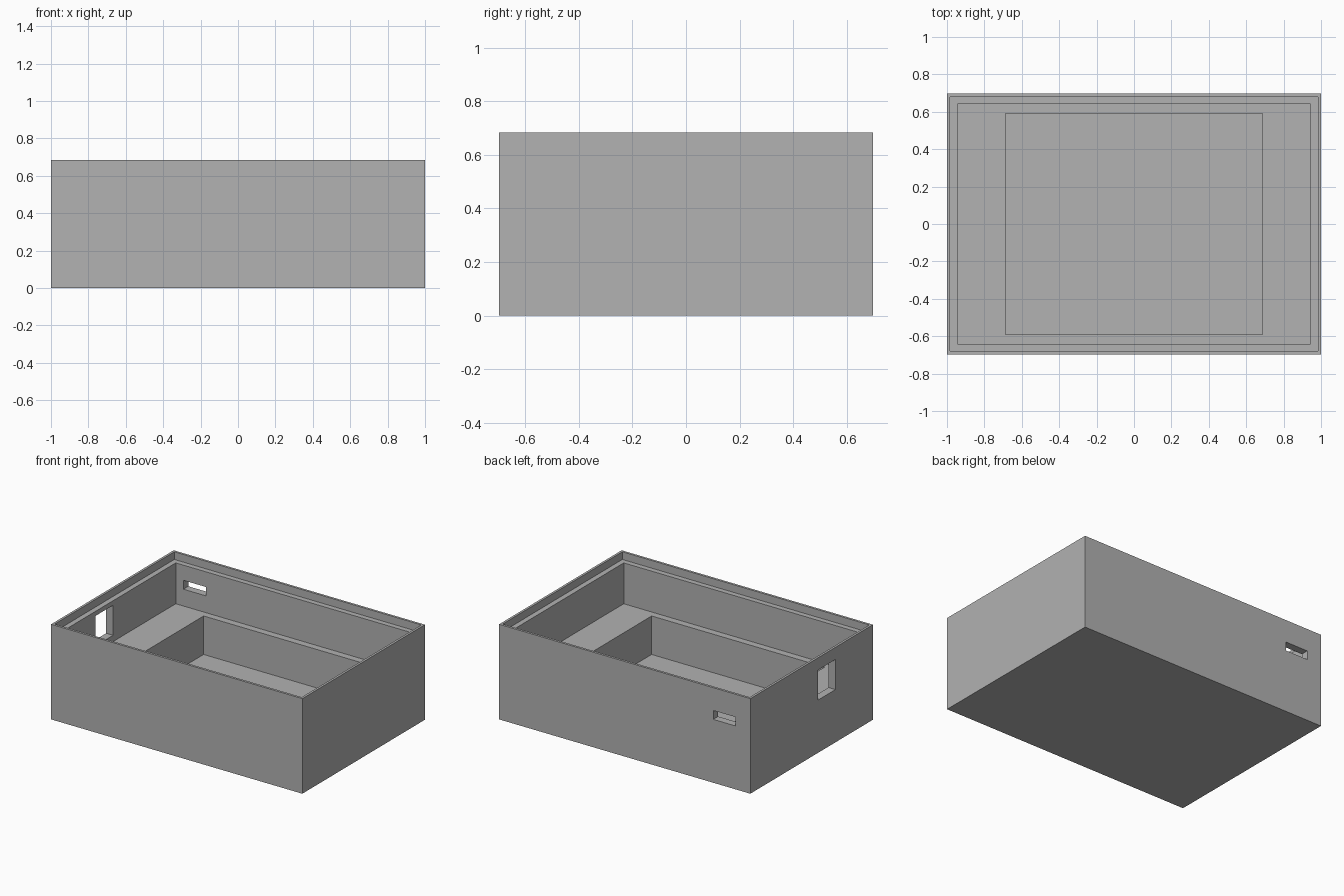
import bpy

default = bpy.data.objects.get("Cube")
if default:
    bpy.data.objects.remove(default, do_unlink=True)

# Overall sizes
HALF_X, HALF_Y, HEIGHT = 1.0, 0.697, 0.684
LIP, WALL = 0.017, 0.055
LEDGE_Z, SHELF_Z, FLOOR_Z = 0.629, 0.335, 0.058
ABOVE = HEIGHT + 0.1

grey = bpy.data.materials.new("plain grey")
grey.use_nodes = True
colour = (0.445, 0.445, 0.445, 1)
grey.diffuse_color = colour
grey.node_tree.nodes["Principled BSDF"].inputs["Base Color"].default_value = colour


def block(name, x, y, z):
    """Box spanning the given (low, high) ranges."""
    bpy.ops.mesh.primitive_cube_add(size=1)
    ob = bpy.context.object
    ob.name = name
    for v in ob.data.vertices:
        v.co = [lo if c < 0 else hi for c, (lo, hi) in zip(v.co, (x, y, z))]
    ob.data.materials.append(grey)
    return ob


def centred(half):
    return (-half, half)


def carve(body, cutter):
    """Subtract the cutter from the body and discard it."""
    cutter.hide_render = True
    cut = body.modifiers.new(cutter.name, 'BOOLEAN')
    cut.operation = 'DIFFERENCE'
    cut.solver = 'EXACT'
    cut.object = cutter
    bpy.context.view_layer.objects.active = body
    bpy.ops.object.modifier_apply(modifier=cut.name)
    bpy.data.objects.remove(cutter, do_unlink=True)


# Outer body
case = block("enclosure_body", centred(HALF_X), centred(HALF_Y), (0, HEIGHT))

# Lid recess, main cavity and deep pocket
carve(case, block("lid_recess", centred(HALF_X - LIP), centred(HALF_Y - LIP), (LEDGE_Z, ABOVE)))
carve(case, block("main_cavity", centred(HALF_X - WALL), centred(HALF_Y - WALL), (SHELF_Z, ABOVE)))
carve(case, block("deep_pocket", centred(0.688), centred(0.592), (FLOOR_Z, ABOVE)))

# Port openings through the back wall and the -x wall
carve(case, block("back_slot", (-0.884, -0.705), (HALF_Y - 0.1, HALF_Y + 0.1), (0.456, 0.52)))
carve(case, block("side_port", (-HALF_X - 0.1, -HALF_X + 0.1), (-0.27, -0.07), (0.38, 0.596)))
